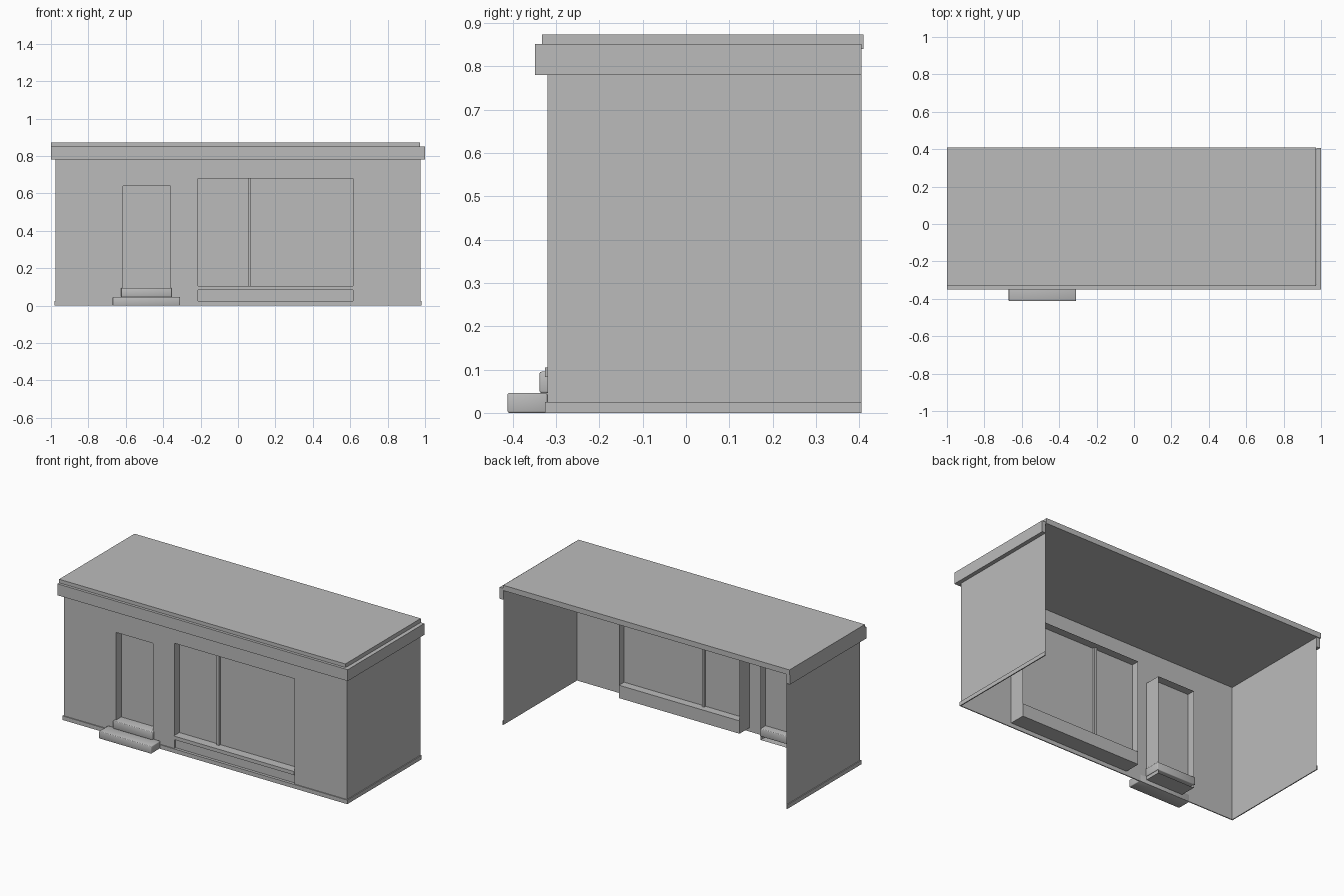
import bpy
import bmesh

cube = bpy.data.objects.get("Cube")
if cube:
    bpy.data.objects.remove(cube, do_unlink=True)

grey = bpy.data.materials.new("plain grey")
grey.use_nodes = True
grey.diffuse_color = (0.5, 0.5, 0.5, 1)
grey.node_tree.nodes["Principled BSDF"].inputs["Base Color"].default_value = (0.5, 0.5, 0.5, 1)

FRONT, BACK, SIDE = -0.32, 0.405, 0.975
BASE, CEILING = 0.025, 0.84
REVEAL, PANE = FRONT + 0.1, FRONT + 0.05
WINDOW = (-0.215, 0.615, BASE, 0.68)
DOOR = (-0.615, -0.36, BASE, 0.64)


def finish(name, bm):
    mesh = bpy.data.meshes.new(name)
    bm.to_mesh(mesh)
    bm.free()
    mesh.materials.append(grey)
    obj = bpy.data.objects.new(name, mesh)
    bpy.context.collection.objects.link(obj)
    return obj


def box(name, x0, x1, y0, y1, z0, z1):
    bm = bmesh.new()
    bmesh.ops.create_cube(bm, size=1)
    for v in bm.verts:
        v.co = (x1 if v.co.x > 0 else x0,
                y1 if v.co.y > 0 else y0,
                z1 if v.co.z > 0 else z0)
    return finish(name, bm)


def quad(bm, *points):
    bm.faces.new([bm.verts.new(p) for p in points])


def panel(bm, x0, x1, z0, z1, y):
    quad(bm, (x0, y, z0), (x1, y, z0), (x1, y, z1), (x0, y, z1))


# Front wall sheet, cut around the two openings
bm = bmesh.new()
xs = sorted([-SIDE, SIDE, *WINDOW[:2], *DOOR[:2]])
zs = sorted({0, CEILING, BASE, WINDOW[3], DOOR[3]})
for x0, x1 in zip(xs, xs[1:]):
    for z0, z1 in zip(zs, zs[1:]):
        cx, cz = (x0 + x1) / 2, (z0 + z1) / 2
        if not any(a < cx < b and c < cz < d for a, b, c, d in (WINDOW, DOOR)):
            panel(bm, x0, x1, z0, z1, FRONT)
bmesh.ops.remove_doubles(bm, verts=bm.verts, dist=0.0001)
finish("front_wall", bm)

# Side walls, open at the back
for name, x, s in (("left_wall", SIDE, 1), ("right_wall", -SIDE, -1)):
    bm = bmesh.new()
    pts = [(x, FRONT, 0), (x, BACK, 0), (x, BACK, CEILING), (x, FRONT, CEILING)]
    quad(bm, *pts[::s])
    finish(name, bm)

# Reveals that line the openings
for name, (x0, x1, z0, z1) in (("window_reveal", WINDOW), ("door_reveal", DOOR)):
    bm = bmesh.new()
    ring = [(x0, z0), (x0, z1), (x1, z1), (x1, z0)]
    for (xa, za), (xb, zb) in zip(ring, ring[1:] + ring[:1]):
        quad(bm, (xa, FRONT, za), (xa, REVEAL, za), (xb, REVEAL, zb), (xb, FRONT, zb))
    finish(name, bm)

# Panes, mullion, sill and the panel beneath
for name, (x0, x1, z0, z1) in (("window_pane", WINDOW), ("door_panel", DOOR)):
    bm = bmesh.new()
    panel(bm, x0, x1, 0.09, z1, PANE)
    finish(name, bm)
x0, x1 = WINDOW[:2]
box("window_mullion", 0.053, 0.069, PANE - 0.015, PANE + 0.015, 0.1, WINDOW[3])
box("window_sill", x0, x1, FRONT - 0.006, REVEAL, 0.083, 0.105)
box("window_bulkhead", x0, x1, FRONT + 0.012, REVEAL, BASE, 0.083)

# Baseboard and cornice run round three sides
for part, out, z0, z1 in (("baseboard", 0.006, 0, BASE), ("cornice", 0.025, 0.78, 0.851)):
    front = FRONT - out - (0.004 if part == "cornice" else 0)
    box("front_" + part, -SIDE - out, SIDE + out, front, FRONT, z0, z1)
    box("left_" + part, SIDE, SIDE + out, FRONT, BACK, z0, z1)
    box("right_" + part, -SIDE - out, -SIDE, FRONT, BACK, z0, z1)

# Roof slab
box("roof", -1.0, 0.972, -0.332, 0.41, CEILING, 0.873)

# Entrance steps with softened edges
steps = [box("lower_step", -0.67, -0.31, -0.412, FRONT, 0, 0.046),
         box("upper_step", -0.625, -0.355, -0.338, REVEAL, 0.046, 0.095)]
for step in steps:
    bevel = step.modifiers.new("soft_edges", "BEVEL")
    bevel.width = 0.004
    bevel.segments = 2
    step.data.shade_smooth()
